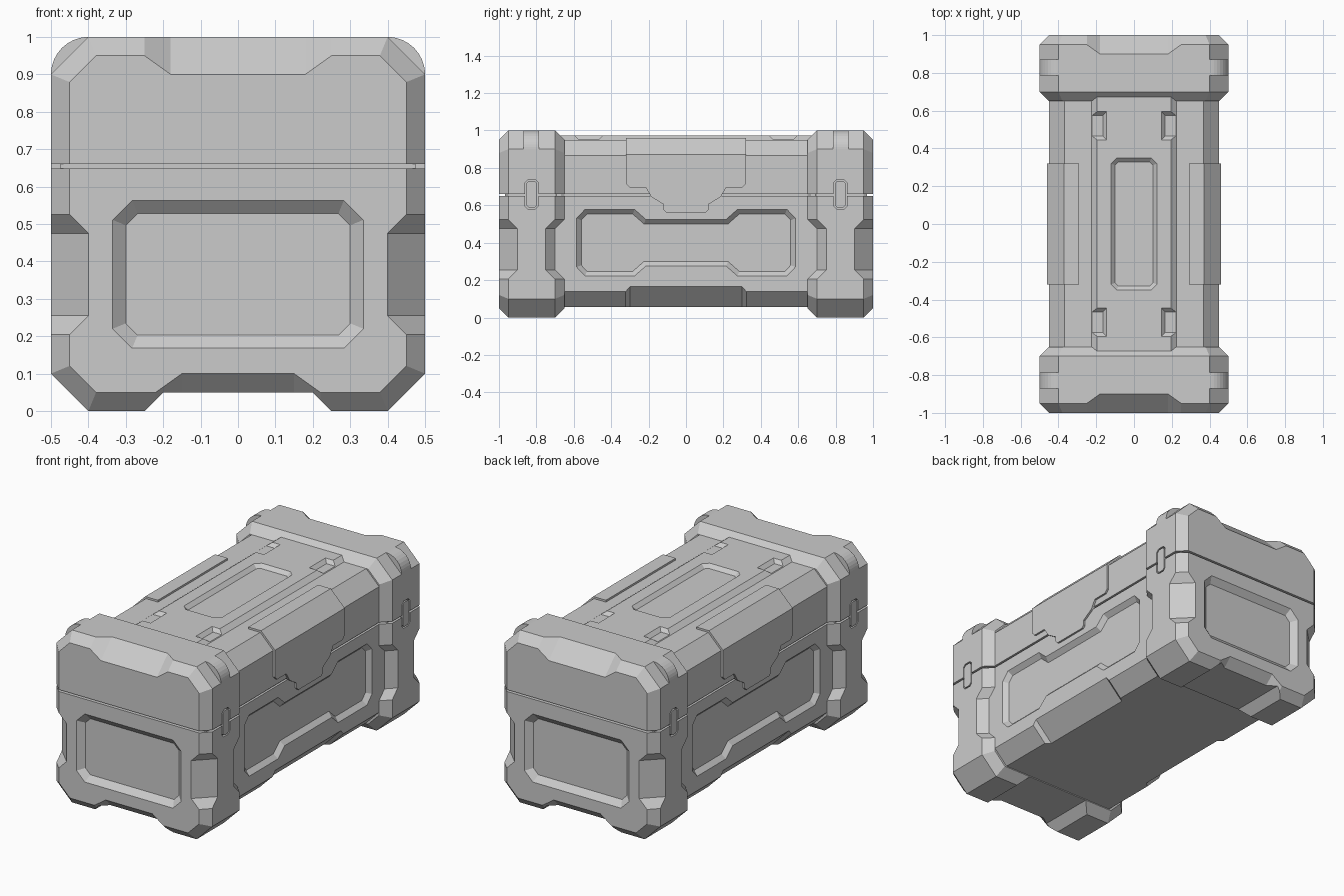
import bpy, bmesh
from mathutils import Vector as V

if "Cube" in bpy.data.objects:
    bpy.data.objects.remove(bpy.data.objects["Cube"])

X, Y, Z = V((1, 0, 0)), V((0, 1, 0)), V((0, 0, 1))


def make(name, bm):
    bmesh.ops.recalc_face_normals(bm, faces=bm.faces)
    me = bpy.data.meshes.new(name)
    bm.to_mesh(me)
    bm.free()
    ob = bpy.data.objects.new(name, me)
    bpy.context.collection.objects.link(ob)
    return ob


def loft(name, rings):
    bm = bmesh.new()
    vs = [[bm.verts.new(p) for p in r] for r in rings]
    n = len(vs[0])
    for a, b in zip(vs, vs[1:]):
        for i in range(n):
            bm.faces.new((a[i], a[(i + 1) % n], b[(i + 1) % n], b[i]))
    bm.faces.new(vs[0])
    bm.faces.new(vs[-1])
    return make(name, bm)


def box(name, lo, hi):
    return loft(name, [[(lo[0], lo[1], z), (hi[0], lo[1], z), (hi[0], hi[1], z), (lo[0], hi[1], z)]
                       for z in (lo[2], hi[2])])


def offset(poly, d):
    """Move each edge of a polygon inward by d, keeping mitred corners."""
    n = len(poly)
    area = sum(poly[i - 1][0] * poly[i][1] - poly[i][0] * poly[i - 1][1] for i in range(n))
    s = 1 if area > 0 else -1
    out = []
    for i in range(n):
        p, q, r = (V(poly[k % n]) for k in (i - 1, i, i + 1))
        e, f = (q - p).normalized(), (r - q).normalized()
        a, b = V((-e.y, e.x)) * s, V((-f.y, f.x)) * s
        out.append(q + (a + b) * (d / (1 + a.dot(b))))
    return out


def octagon(x, z0, z1, c):
    return [(-x + c, z0), (x - c, z0), (x, z0 + c), (x, z1 - c),
            (x - c, z1), (-x + c, z1), (-x, z1 - c), (-x, z0 + c)]


def recess(poly, w, d, fn):
    """Sloped-wall cutter: fn maps outline point and height to space."""
    return loft("cutter", [[fn(p, h) for p in offset(poly, o)]
                           for h, o in ((0.01, -w * 0.01 / d), (-d, w))])


def wedge(c, u, v, t, t0, t1, d, d1):
    """Cutter that widens the chamfer along the middle of an edge."""
    bm, e = bmesh.new(), 0.05
    for tt, D in ((-t1, d1), (-t0, d), (t0, d), (t1, d1)):
        for a, b in ((D + e, -e), (-e, D + e), (-e, -e)):
            bm.verts.new(V(c) + u * a + v * b + t * tt)
    r = bmesh.ops.convex_hull(bm, input=bm.verts)
    bmesh.ops.delete(bm, geom=[g for g in r["geom_interior"] if isinstance(g, bmesh.types.BMVert)],
                     context="VERTS")
    return make("cutter", bm)


def boolean(ob, cutter, op="DIFFERENCE"):
    m = ob.modifiers.new("b", "BOOLEAN")
    m.operation, m.solver, m.object = op, "EXACT", cutter
    me = bpy.data.meshes.new_from_object(ob.evaluated_get(bpy.context.evaluated_depsgraph_get()))
    ob.modifiers.clear()
    ob.data = me
    bpy.data.objects.remove(cutter)


def mirror(ob, name, axis):
    me = ob.data.copy()
    for v in me.vertices:
        v.co[axis] *= -1
    me.flip_normals()
    bpy.context.collection.objects.link(bpy.data.objects.new(name, me))


def seam():
    return box("cutter", (-1, -2, 0.649), (1, 2, 0.66))


# end cap: octagon with chamfered faces
oct_ = octagon(0.5, 0, 1, 0.1)
cap = loft("front_cap", [[(p[0], y, p[1]) for p in offset(oct_, o)]
                         for y, o in ((-1, 0.05), (-0.95, 0), (-0.7, 0), (-0.65, 0.05))])
# gap between the feet
boolean(cap, loft("cutter", [[(-0.26, y, -0.01), (0.26, y, -0.01), (0.2, y, 0.05), (-0.2, y, 0.05)]
                             for y in (-1.1, -0.5)]))
# wider chamfers at top, bottom and corners
boolean(cap, wedge((0, -1, 1), Y, -Z, X, 0.18, 0.264, 0.1, 0.04))
boolean(cap, wedge((0, -1, 0), Y, Z, X, 0.15, 0.234, 0.1, 0.04))
for s in (-1, 1):
    for y, d in ((-1, Y), (-0.65, -Y)):
        boolean(cap, wedge((0.5 * s, y, 0.365), -X * s, d, Z, 0.11, 0.17, 0.1, 0.04))
# sunken end panel
boolean(cap, recess(octagon(0.335, 0.168, 0.563, 0.052), 0.035, 0.03,
                    lambda p, h: (p[0], -1 - h, p[1])))
boolean(cap, seam())
# grooves around the clasps
clasp = [(y - 0.825, z) for y, z in octagon(0.036, 0.58, 0.737, 0.016)]
for s in (-1, 1):
    boolean(cap, loft("cutter", [[(s * x, *p) for p in clasp] for x in (0.482, 0.53)]))
mirror(cap, "back_cap", 1)
core = box("front_seam_core", (-0.475, -0.968, 0.63), (0.475, -0.69, 0.68))
mirror(core, "back_seam_core", 1)

# side clasps and rounded corner rollers on each cap
arm = offset(clasp, 0.008)
arc = [(0.38, 0.88)] + [(0.4 + 0.1 * (V((0, 1)) if i == 0 else a)[0], 0.9 + 0.1 * (V((0, 1)) if i == 0 else a)[1])
                        for i, a in enumerate([V((i / 10, 1 - i / 10)).normalized() for i in range(11)])]
for s, side in ((-1, "left"), (1, "right")):
    c = loft("front_clasp_" + side, [[(s * x, *p) for p in arm] for x in (0.47, 0.5)])
    r = loft("front_roller_" + side, [[(s * x, y, z) for x, z in arc] for y in (-0.87, -0.785)])
    mirror(c, "back_clasp_" + side, 1)
    mirror(r, "back_roller_" + side, 1)

# middle body
prof = octagon(0.45, 0.055, 0.95, 0.083)
body = loft("body", [[(p[0], y, p[1]) for p in prof] for y in (-0.7, 0.7)])
half = [(0.585, 0.27), (0.585, 0.53), (0.54, 0.578), (0.275, 0.578), (0.215, 0.525)]
low = [(0.215, 0.275), (0.275, 0.222), (0.54, 0.222)]
panel = half + [(-y, z) for y, z in half[::-1]] + [(-y, z) for y, z in low[::-1]] + low
for s in (-1, 1):
    boolean(body, wedge((0.45 * s, 0, 0.055), -X * s, Z, Y, 0.3, 0.33, 0.11, 0.075))
    boolean(body, recess(panel, 0.025, 0.025, lambda p, h: (s * (0.45 + h), p[0], p[1])))
boolean(body, seam())
box("body_seam_core", (-0.437, -0.69, 0.63), (0.437, 0.69, 0.68))

# raised lid ridge with long recess and edge notches
ridge = loft("lid_ridge", [[(-0.235, y, 0.94), (0.235, y, 0.94), (0.225, y, 0.95), (0.195, y, 0.973),
                            (-0.195, y, 0.973), (-0.225, y, 0.95)] for y in (-0.68, 0.68)])
top = lambda p, h: (p[0], p[1], 0.973 + h)
boolean(ridge, recess(octagon(0.122, -0.35, 0.35, 0.03), 0.022, 0.02, top))
for s in (-1, 1):
    for y in (-0.52, 0.52):
        rect = [(s * 0.145, y - 0.075), (s * 0.3, y - 0.075), (s * 0.3, y + 0.075), (s * 0.145, y + 0.075)]
        boolean(ridge, recess(rect, 0.02, 0.02, top))

# large latch plate wrapping the lid edge
plate = loft("latch_plate_right", [[(p[0], y, p[1]) for p in offset(prof, -0.011)] for y in (-0.4, 0.4)])
edge = [(0.12, 0.575), (0.12, 0.605), (0.185, 0.645), (0.215, 0.695), (0.3, 0.695), (0.32, 0.715), (0.32, 1.1)]
shape = [(-0.105, 0.56), (0.105, 0.56)] + edge + [(-y, z) for y, z in edge[::-1]]
boolean(plate, loft("cutter", [[(x, *p) for p in shape] for x in (0.29, 0.6)]), "INTERSECT")
mirror(plate, "latch_plate_left", 0)
